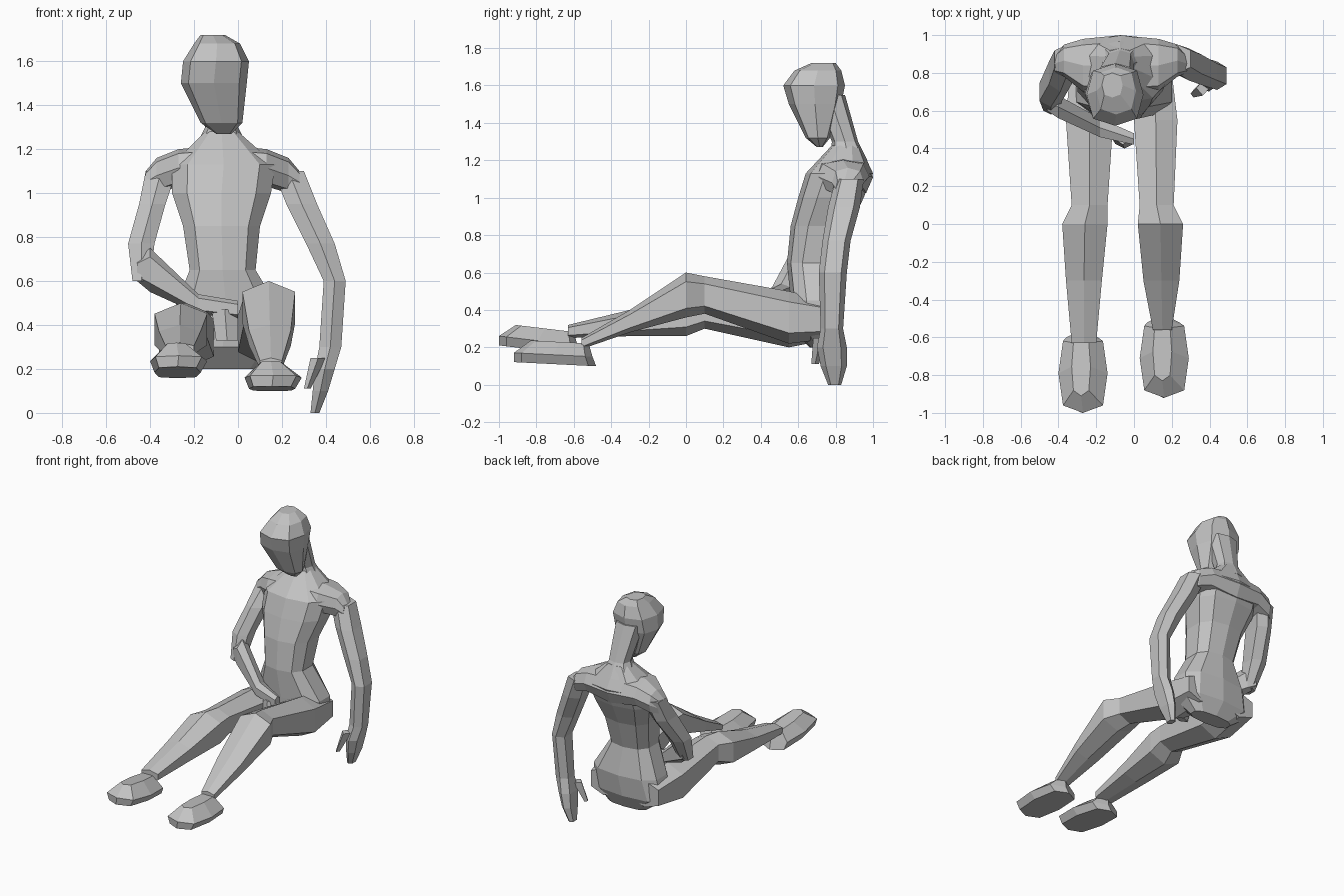
import bpy, bmesh, math

default_cube = bpy.data.objects.get("Cube")
if default_cube:
    bpy.data.objects.remove(default_cube, do_unlink=True)

# One plain clay colour for the whole figure
clay = bpy.data.materials.new("plain_grey")
clay.use_nodes = True
grey = (.55, .55, .55, 1)
clay.diffuse_color = grey
clay.node_tree.nodes["Principled BSDF"].inputs["Base Color"].default_value = grey

# Where the slice level and the two slice ranges go, for each loft axis
PLACE = {
    "x": lambda level, a, b: (level, a, b),
    "y": lambda level, a, b: (a, level, b),
    "z": lambda level, a, b: (a, b, level),
}


def soft_power(value, power):
    return math.copysign(abs(value) ** power, value)


def unit_ring(sides, power):
    """Rounded-square ring with a vertex at the bottom, filling the unit square."""
    angles = [math.tau * i / sides - math.pi / 2 for i in range(sides)]
    points = [(soft_power(round(math.cos(angle), 6), power),
               soft_power(round(math.sin(angle), 6), power)) for angle in angles]
    widest = max(across for across, along in points)
    return [(across / widest, along) for across, along in points]


def within(low, high, position):
    """Point of a range, where position runs from -1 at low to 1 at high."""
    return (low + high + position * (high - low)) / 2


def loft(name, axis, slices, sides=6, power=.75, tilt=0, shift=(0, 0, 0)):
    """Skin a low-poly tube through slices (level, a_min, a_max, b_min, b_max)."""
    bm = bmesh.new()
    ring = unit_ring(sides, power)
    rows = []
    for level, a_min, a_max, b_min, b_max in slices:
        row = []
        for across, along in ring:
            x, y, z = PLACE[axis](level, within(a_min, a_max, across),
                                  within(b_min, b_max, along))
            z -= tilt * (y + .5)
            row.append(bm.verts.new((x + shift[0], y + shift[1], z + shift[2])))
        rows.append(row)
    for lower_row, upper_row in zip(rows, rows[1:]):
        for i in range(sides):
            following = (i + 1) % sides
            bm.faces.new((lower_row[i], lower_row[following],
                          upper_row[following], upper_row[i]))
    bm.faces.new(rows[0])
    bm.faces.new(rows[-1])
    bmesh.ops.recalc_face_normals(bm, faces=bm.faces)
    mesh = bpy.data.meshes.new(name)
    bm.to_mesh(mesh)
    bm.free()
    mesh.materials.append(clay)
    part = bpy.data.objects.new(name, mesh)
    bpy.context.collection.objects.link(part)


# Torso, from the seat up to the base of the neck
loft("torso", "z", [
    (.2, -.2, .1, .66, .78),
    (.3, -.34, .2, .57, .83),
    (.45, -.3, .2, .56, .85),
    (.65, -.22, .08, .54, .82),
    (.85, -.25, .1, .56, .88),
    (1, -.3, .15, .6, .95),
    (1.13, -.3, .17, .64, 1),
    (1.28, -.15, 0, .78, .93),
], sides=10)

# Shoulder girdle, mirrored about the spine
spine = -.07
half_girdle = [
    (0, .68, 1, 1, 1.22),
    (.2, .7, .98, 1.03, 1.2),
    (.3, .78, .95, 1, 1.16),
    (.35, .8, .9, 1, 1.1),
]
right_half = [(spine - reach, *ranges) for reach, *ranges in reversed(half_girdle)]
left_half = [(spine + reach, *ranges) for reach, *ranges in half_girdle[1:]]
loft("shoulders", "x", right_half + left_half, sides=8)

# Neck leaning forward into the head
loft("neck", "z", [
    (1.2, -.2, .05, .77, .97),
    (1.3, -.15, 0, .78, .92),
    (1.55, -.2, 0, .68, .85),
], sides=8)

# Head, looking slightly down
loft("head", "z", [
    (1.27, -.1, -.03, .7, .73),
    (1.32, -.17, .02, .64, .77),
    (1.5, -.26, .04, .55, .83),
    (1.6, -.25, .05, .52, .85),
    (1.68, -.2, .01, .58, .83),
    (1.72, -.17, -.06, .67, .8),
], sides=8)

# Legs, sliced from the hip to the ankle
loft("left_leg", "y", [
    (.8, 0, .2, .25, .44),
    (.55, 0, .23, .22, .5),
    (.1, .03, .21, .38, .58),
    (0, .02, .26, .36, .6),
    (-.3, .05, .24, .28, .4),
    (-.56, .1, .2, .19, .25),
])
loft("right_leg", "y", [
    (.8, -.34, -.12, .25, .44),
    (.55, -.36, -.11, .2, .48),
    (.1, -.33, -.14, .3, .5),
    (0, -.38, -.14, .26, .5),
    (-.3, -.36, -.17, .26, .4),
    (-.63, -.33, -.2, .25, .32),
])

# Feet: the same wedge with a flared sole, moved and tilted for each side
for side, tilt, shift in (("left", .05, (0, 0, 0)),
                          ("right", .12, (-.43, -.08, .06))):
    loft(side + "_foot", "z", [
        (.1, .05, .26, -.92, -.48),
        (.15, .03, .29, -.92, -.5),
        (.22, .1, .2, -.83, -.52),
    ], sides=8, power=.6, tilt=tilt, shift=shift)

# Left arm hanging straight down to the fingertips
loft("left_arm", "z", [
    (1.1, .16, .3, .8, .95),
    (.95, .22, .36, .76, .93),
    (.77, .31, .44, .73, .88),
    (.6, .39, .49, .71, .86),
    (.3, .37, .47, .72, .84),
    (.2, .35, .44, .7, .86),
    (.1, .34, .41, .72, .86),
    (0, .33, .37, .76, .83),
])
loft("left_thumb", "z", [
    (.25, .33, .4, .68, .76),
    (.11, .3, .33, .67, .71),
], sides=4)

# Right arm bent at the elbow, hand resting in the lap
loft("right_upper_arm", "z", [
    (1.1, -.42, -.28, .8, .95),
    (.95, -.45, -.33, .7, .9),
    (.77, -.5, -.38, .62, .78),
    (.6, -.48, -.4, .58, .68),
])
loft("right_forearm", "x", [
    (-.46, .6, .7, .6, .7),
    (-.4, .56, .68, .55, .75),
    (-.18, .46, .56, .45, .54),
    (0, .42, .48, .43, .51),
])
loft("right_fingers", "z", [
    (.47, -.12, 0, .42, .5),
    (.33, -.1, 0, .4, .45),
], sides=4)
